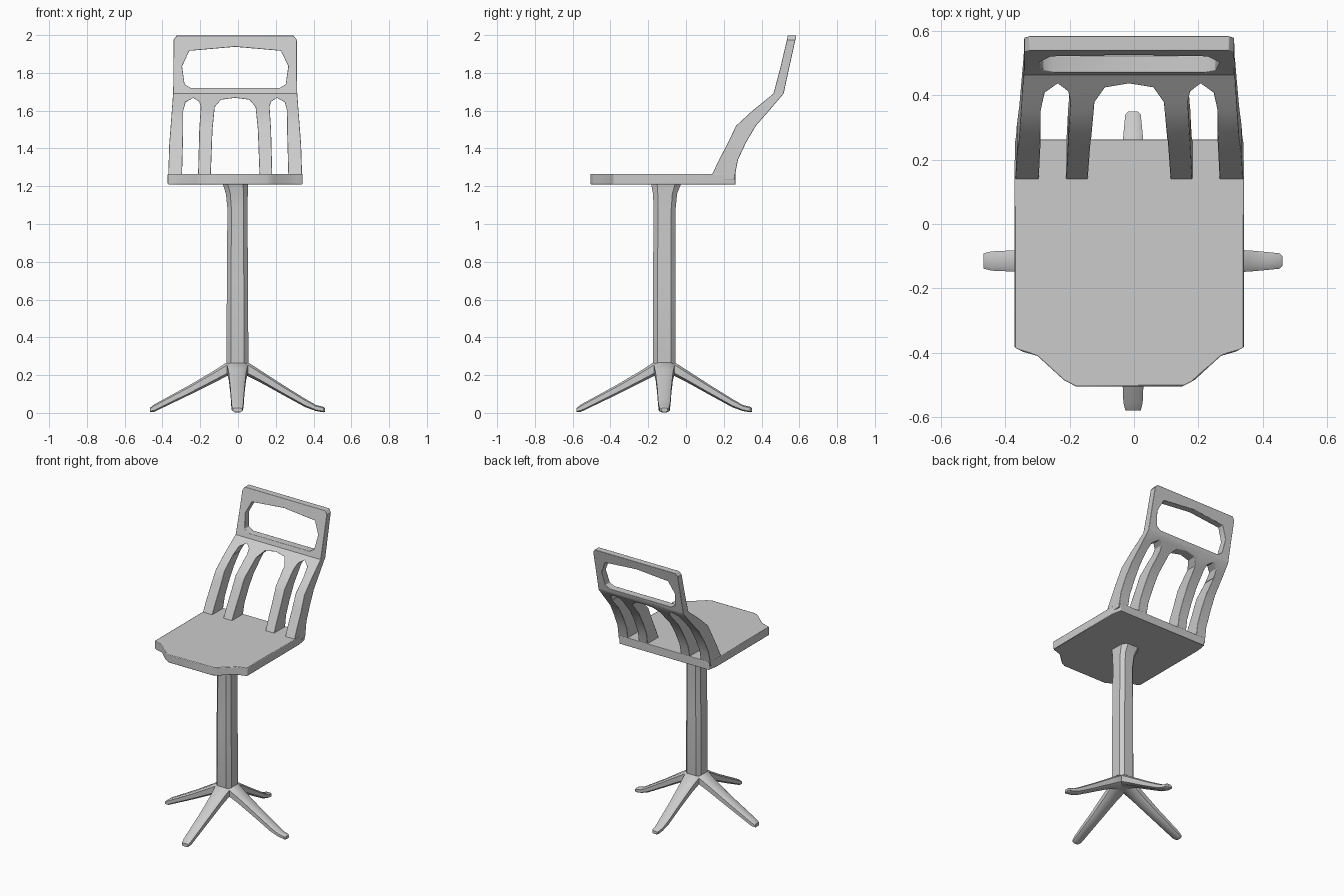
import bpy, bmesh, math
from mathutils import Vector

if "Cube" in bpy.data.objects:
    bpy.data.objects.remove(bpy.data.objects["Cube"])

CX = -0.015                      # centre line of seat and backrest
PY = -0.115                      # y of the post
grey = bpy.data.materials.new("warm_grey")
grey.diffuse_color = (0.6, 0.6, 0.6, 1)
grey.use_nodes = True
grey.node_tree.nodes["Principled BSDF"].inputs["Base Color"].default_value = grey.diffuse_color


def finish(name, bm, bevel=0, angle=35):
    bmesh.ops.recalc_face_normals(bm, faces=bm.faces)
    me = bpy.data.meshes.new(name)
    bm.to_mesh(me)
    bm.free()
    ob = bpy.data.objects.new(name, me)
    bpy.context.collection.objects.link(ob)
    me.materials.append(grey)
    if bevel:
        mod = ob.modifiers.new("rounded_edges", 'BEVEL')
        mod.width, mod.segments = bevel, 2
        mod.limit_method, mod.angle_limit = 'ANGLE', math.radians(40)
    bpy.ops.object.select_all(action='DESELECT')
    ob.select_set(True)
    bpy.context.view_layer.objects.active = ob
    bpy.ops.object.shade_smooth_by_angle(angle=math.radians(angle))
    return ob


def loft(name, rings, u, v, cut=0.4):
    """Skin chamfered rectangles given as (centre, half width, half height)."""
    bm = bmesh.new()
    k = 1 - cut
    shape = [(1, -k), (1, k), (k, 1), (-k, 1), (-1, k), (-1, -k), (-k, -1), (k, -1)]
    loops = [[bm.verts.new(Vector(c) + u * (a * w) + v * (b * h)) for a, b in shape]
             for c, w, h in rings]
    for lo, hi in zip(loops, loops[1:]):
        for i in range(8):
            j = (i + 1) % 8
            bm.faces.new((lo[i], lo[j], hi[j], hi[i]))
    bm.faces.new(loops[0])
    bm.faces.new(loops[-1])
    return finish(name, bm)


def mirrored(half):
    """Closed outline from its right half, listed from bottom to top."""
    return [(CX + x, z) for x, z in half] + [(CX - x, z) for x, z in reversed(half) if x > 0]


def solid(outlines, depth):
    """Fill outlines (with holes) in plan and extrude upward."""
    bm = bmesh.new()
    edges = []
    for pts in outlines:
        vs = [bm.verts.new((x, y, 0)) for x, y in pts]
        edges += [bm.edges.new((vs[i - 1], vs[i])) for i in range(len(vs))]
    bmesh.ops.triangle_fill(bm, edges=edges, use_beauty=True)
    ext = bmesh.ops.extrude_face_region(bm, geom=bm.faces[:])
    for g in ext["geom"]:
        if isinstance(g, bmesh.types.BMVert):
            g.co.z += depth
    return bm


# Seat: flat board with notched front corners
seat = mirrored([(0.165, -0.505), (0.203, -0.485), (0.285, -0.41), (0.33, -0.397),
                 (0.357, -0.383), (0.357, 0.19), (0.345, 0.262)])
bm = solid([seat], 0.056)
bmesh.ops.translate(bm, verts=bm.verts, vec=(0, 0, 1.21))
finish("seat", bm, 0.016)

# Backrest: four slats and a head frame, drawn flat then swept along the side profile
slats = [(0.0, 1.668), (0.075, 1.658), (0.108, 1.62), (0.12, 1.5), (0.13, 1.235),
         (0.197, 1.235), (0.19, 1.5), (0.182, 1.62), (0.19, 1.648), (0.222, 1.668),
         (0.262, 1.645), (0.275, 1.6), (0.275, 1.5), (0.282, 1.235),
         (0.355, 1.235), (0.349, 1.42), (0.333, 1.63), (0.328, 1.70),
         (0.326, 1.975), (0.31, 1.997)]
hole = [(0.235, 1.72), (0.268, 1.74), (0.281, 1.835), (0.243, 1.917), (0.0, 1.938)]
bm = solid([mirrored(slats), mirrored(hole)], 1.0)
# side profile: height, front y, rear y
profile = [(1.235, 0.125, 0.255), (1.34, 0.175, 0.275), (1.43, 0.222, 0.317),
           (1.52, 0.265, 0.37), (1.60, 0.352, 0.440), (1.69, 0.463, 0.517),
           (1.83, 0.500, 0.547), (2.0, 0.540, 0.585)]
for z, _, _ in profile[1:-1]:
    bmesh.ops.bisect_plane(bm, geom=bm.verts[:] + bm.edges[:] + bm.faces[:],
                           plane_co=(0, z, 0), plane_no=(0, 1, 0))
bmesh.ops.dissolve_limit(bm, angle_limit=0.001, verts=[], edges=[
    e for e in bm.edges if not any(abs(e.verts[0].co.y - z) < 1e-4 and
                                   abs(e.verts[1].co.y - z) < 1e-4 for z, _, _ in profile)])
for vert in bm.verts:
    x, z, t = vert.co
    for (z0, f0, r0), (z1, f1, r1) in zip(profile, profile[1:]):
        if z <= z1 + 1e-5:
            s = (z - z0) / (z1 - z0)
            break
    front, rear = f0 + (f1 - f0) * s, r0 + (r1 - r0) * s
    vert.co = (x, front + (rear - front) * t, z)
finish("backrest", bm, 0.013)

# Post: chamfered column flaring under the seat
X, Y, Z = Vector((1, 0, 0)), Vector((0, 1, 0)), Vector((0, 0, 1))
loft("post", [((-0.003, PY, 0.2), 0.05, 0.05), ((-0.003, PY, 0.27), 0.058, 0.06),
              ((-0.003, PY, 0.7), 0.056, 0.06), ((-0.003, PY + 0.002, 1.08), 0.053, 0.058),
              ((-0.006, PY + 0.004, 1.16), 0.058, 0.064),
              ((-0.014, PY + 0.01, 1.215), 0.068, 0.08)], X, Y)

# Legs: four tapered feet, two of them levelling out at the tip
# each row: distance, half width, underside, top
straight = [(0.0, 0.045, 0.205, 0.275), (0.055, 0.055, 0.195, 0.268),
            (0.12, 0.046, 0.162, 0.226), (0.25, 0.038, 0.097, 0.149),
            (0.44, 0.03, 0.006, 0.045), (0.464, 0.024, 0.004, 0.026)]
curled = straight[:3] + [(0.25, 0.037, 0.09, 0.142), (0.36, 0.033, 0.03, 0.074),
                         (0.415, 0.028, 0.01, 0.042), (0.455, 0.024, 0.003, 0.032),
                         (0.464, 0.016, 0.006, 0.026)]
for name, d, rows in (("front_leg", -Y, straight), ("left_leg", -X, straight),
                      ("right_leg", X, curled), ("rear_leg", Y, curled)):
    rings = [(Vector((-0.003, PY, (b + t) / 2)) + d * r, w, (t - b) / 2)
             for r, w, b, t in rows]
    loft(name, rings, d.cross(Z), Z)
